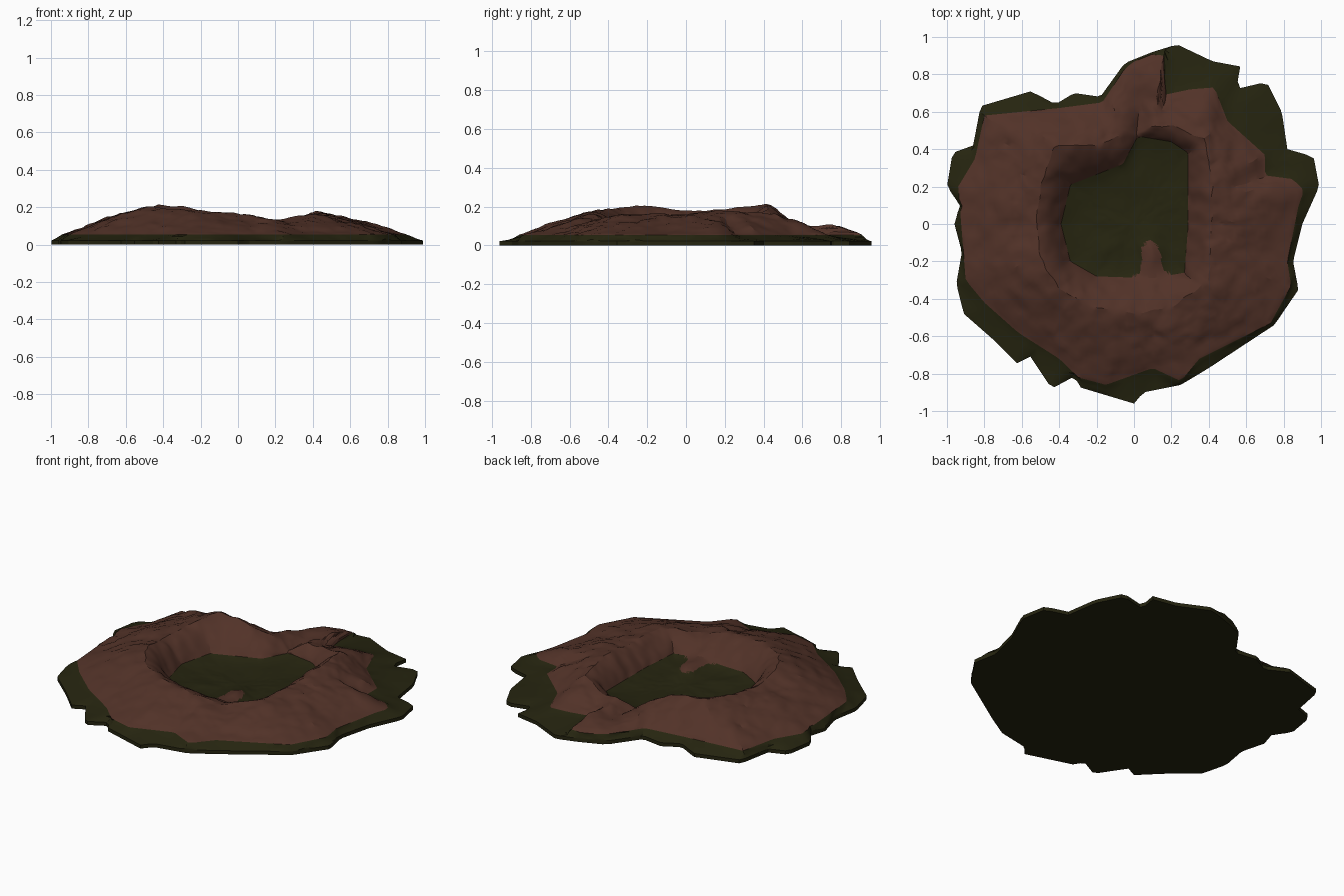
import bpy, bmesh, math
from mathutils import Vector, noise

if "Cube" in bpy.data.objects:
    bpy.data.objects.remove(bpy.data.objects["Cube"])

N = 180          # angular steps
LEVEL = 0.055    # soil / moss boundary height

# Outlines in plan, all star-shaped around the origin
OUTER = [(.99,.2),(.96,.36),(.82,.4),(.79,.6),(.71,.76),(.54,.72),(.58,.84),(.42,.87),(.23,.96),
         (.1,.92),(-.05,.86),(-.18,.68),(-.32,.7),(-.42,.64),(-.55,.71),(-.82,.63),(-.86,.42),
         (-.97,.38),(-1,.2),(-.93,.1),(-.96,0),(-.92,-.15),(-.95,-.32),(-.91,-.48),(-.75,-.62),
         (-.62,-.75),(-.56,-.7),(-.44,-.88),(-.31,-.81),(-.3,-.87),(0,-.96),(.05,-.9),(.25,-.86),
         (.4,-.77),(.75,-.54),(.88,-.35),(.85,-.2),(.9,0)]
SOIL = [(.91,.18),(.85,.24),(.7,.26),(.7,.37),(.5,.55),(.43,.73),(.3,.72),(.16,.69),(.17,.9),
        (.05,.91),(-.05,.83),(-.17,.65),(-.4,.62),(-.8,.58),(-.85,.35),(-.94,.2),(-.9,-.3),
        (-.8,-.42),(-.62,-.58),(-.4,-.72),(-.3,-.82),(-.15,-.86),(.1,-.77),(.25,-.84),(.35,-.72),
        (.73,-.53),(.84,-.33),(.82,-.2),(.88,.1)]
CREST = [(.42,0,.165),(.42,.2,.185),(.38,.45,.165),(.22,.52,.125),(.1,.52,.12),(.02,.5,.07),
         (-.07,.47,.13),(-.2,.42,.19),(-.42,.42,.212),(-.5,.2,.19),(-.52,0,.18),(-.5,-.18,.203),
         (-.4,-.35,.195),(-.2,-.45,.185),(0,-.48,.165),(.2,-.45,.14),(.4,-.3,.16)]
PIT = [(.29,0),(.29,.38),(.2,.44),(.02,.47),(-.06,.32),(-.34,.21),(-.39,0),(-.34,-.2),
       (-.2,-.28),(.1,-.29),(.27,-.26)]


def polar(points):
    """Sorted (angle, radius, height) table of an outline."""
    return sorted((math.atan2(p[1], p[0]) % math.tau, math.hypot(p[0], p[1]),
                   p[2] if len(p) > 2 else 0) for p in points)


def sample(table, a):
    """Radius and height where the outline crosses the ray at angle a."""
    n = len(table)
    for i in range(n):
        a0, r0, z0 = table[i]
        a1, r1, z1 = table[(i + 1) % n]
        span = (a1 - a0) % math.tau
        d = (a - a0) % math.tau
        if d <= span:
            # straight edge between the two points, in polar form
            den = r0 * math.sin(d) + r1 * math.sin(span - d)
            return r0 * r1 * math.sin(span) / den, z0 + (z1 - z0) * d / span
    return table[0][1:]


def rough(x, y):
    """Chipped, rocky relief, about -1..1."""
    p = Vector((x, y, .3))
    w = p + .08 * noise.noise_vector(p * 4)
    d = noise.voronoi(w * 9)[0]
    e = noise.voronoi(w * 19)[0]
    return (.45 - d[0]) * .9 + (.45 - e[0]) * .6 + .6 * noise.noise(p * 6)


def bump(x, y, cx, cy, sx, sy, h):
    return h * math.exp(-((x - cx) / sx) ** 2 - ((y - cy) / sy) ** 2)


def material(name, rgb):
    m = bpy.data.materials.new(name)
    m.diffuse_color = (*rgb, 1)
    m.use_nodes = True
    m.node_tree.nodes["Principled BSDF"].inputs["Base Color"].default_value = m.diffuse_color
    return m


outer, soil, crest, pit = map(polar, (OUTER, SOIL, CREST, PIT))
bm = bmesh.new()
rings = []
for i in range(N):
    a = math.tau * i / N
    ro = sample(outer, a)[0]
    rs = min(sample(soil, a)[0], ro - .012)
    rc, h = sample(crest, a)
    rp = min(sample(pit, a)[0], rc - .04)
    prof = []                                        # (radius, height, roughness)
    for k in range(1, 13):                           # pit floor
        t = k / 12
        prof.append((rp * t, .032 + (LEVEL - .032) * t ** 6, .008 * (1 - t ** 3)))
    for k in range(1, 9):                            # inner bank
        t = k / 8
        s = t * (2 - t) * .6 + .4 * t
        prof.append((rp + (rc - rp) * t, LEVEL + (h - LEVEL) * s, .013 * t))
    for k in range(1, 19):                           # outer slope
        t = k / 18
        prof.append((rc + (rs - rc) * t, LEVEL + (h - LEVEL) * (1 - t ** 1.3),
                     .017 * min(1, 5 * (1 - t))))
    for k in range(1, 5):                            # mossy skirt
        t = k / 4
        prof.append((rs + (ro - rs) * t, LEVEL - .033 * t, .008 * min(t, 1 - t) * 2))
    prof.append((ro, 0, 0))                          # thin vertical edge
    line = []
    for j, (r, z, amp) in enumerate(prof):
        x, y = r * math.cos(a), r * math.sin(a)
        if z > 0:
            z += amp * rough(x, y)
            if j < 14:                               # spur and stone inside the pit
                z += bump(x, y, .09, -.17, .07, .12, .04) + bump(x, y, -.17, -.14, .1, .08, .012)
            elif r < rs - .01:                       # knoll at the back
                z += bump(x, y, .06, .78, .1, .1, .03)
        if 0 < j < len(prof) - 2 and amp > 0:        # break up the regular grid
            v = noise.noise_vector(Vector((x, y, 2)) * 14)
            x += .012 * v.x
            y += .012 * v.y
        line.append(bm.verts.new((x, y, max(z, 0))))
    rings.append(line)

centre = bm.verts.new((0, 0, .033))
base = bm.verts.new((0, 0, 0))
for i in range(N):
    p, q = rings[i], rings[(i + 1) % N]
    bm.faces.new((centre, p[0], q[0]))
    for j in range(len(p) - 1):
        bm.faces.new((p[j], p[j + 1], q[j + 1], q[j]))
    bm.faces.new((base, q[-1], p[-1]))

bmesh.ops.triangulate(bm, faces=bm.faces[:])
bmesh.ops.recalc_face_normals(bm, faces=bm.faces[:])
for f in bm.faces:                                   # soil above the level, moss below
    f.material_index = 0 if f.calc_center_median().z > LEVEL - .001 else 1

mesh = bpy.data.meshes.new("crater_mound")
bm.to_mesh(mesh)
bm.free()
mesh.materials.append(material("brown soil", (.084, .032, .021)))
mesh.materials.append(material("dark moss", (.019, .018, .005)))
mound = bpy.data.objects.new("crater_mound", mesh)
bpy.context.collection.objects.link(mound)
bpy.context.view_layer.objects.active = mound
mound.select_set(True)
bpy.ops.object.shade_smooth_by_angle(angle=math.radians(25))
